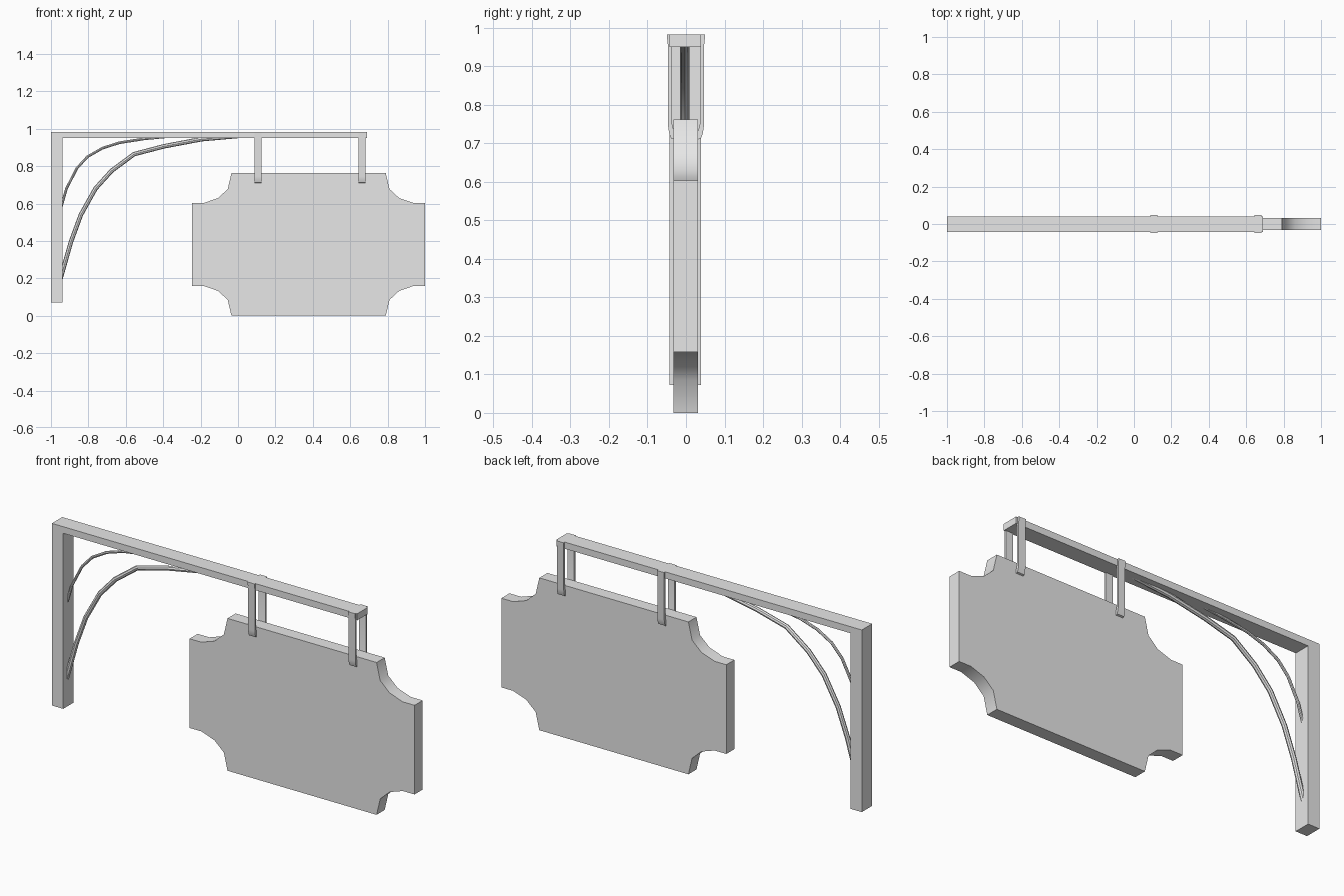
import bpy, bmesh, math

cube = bpy.data.objects.get("Cube")
if cube:
    bpy.data.objects.remove(cube, do_unlink=True)

GREY = (0.8, 0.8, 0.8, 1)
mat = bpy.data.materials.new("plain grey")
mat.use_nodes = True
mat.diffuse_color = GREY
mat.node_tree.nodes["Principled BSDF"].inputs["Base Color"].default_value = GREY


def finish(obj, smooth=False):
    obj.data.materials.append(mat)
    bpy.ops.object.select_all(action='DESELECT')
    obj.select_set(True)
    bpy.context.view_layer.objects.active = obj
    if smooth:
        bpy.ops.object.shade_smooth_by_angle(angle=math.radians(40))
    return obj


def extrude(name, outline, offset, smooth=False):
    """Make a prism from a closed 3D outline pushed along offset."""
    bm = bmesh.new()
    face = bm.faces.new([bm.verts.new(p) for p in outline])
    res = bmesh.ops.extrude_face_region(bm, geom=[face], use_keep_orig=True)
    moved = [v for v in res["geom"] if isinstance(v, bmesh.types.BMVert)]
    bmesh.ops.translate(bm, verts=moved, vec=offset)
    bmesh.ops.recalc_face_normals(bm, faces=bm.faces)
    mesh = bpy.data.meshes.new(name)
    bm.to_mesh(mesh)
    bm.free()
    obj = bpy.data.objects.new(name, mesh)
    bpy.context.collection.objects.link(obj)
    return finish(obj, smooth)


def brace(name, path, radius):
    """Round bar swept along a faceted path in the x-z plane."""
    curve = bpy.data.curves.new(name, 'CURVE')
    curve.dimensions = '3D'
    curve.bevel_depth = radius
    curve.bevel_resolution = 2
    curve.use_fill_caps = True
    spline = curve.splines.new('POLY')
    spline.points.add(len(path) - 1)
    for point, (x, z) in zip(spline.points, path):
        point.co = (x, -0.003, z, 1)
    obj = bpy.data.objects.new(name, curve)
    bpy.context.collection.objects.link(obj)
    bpy.ops.object.select_all(action='DESELECT')
    obj.select_set(True)
    bpy.context.view_layer.objects.active = obj
    bpy.ops.object.convert(target='MESH')
    return finish(bpy.context.object, True)


# Wall post and arm form one L-shaped timber
frame = [(-1, 0.072), (-0.937, 0.072), (-0.937, 0.95), (0.69, 0.95),
         (0.69, 0.983), (-1, 0.983)]
extrude("post_and_arm", [(x, -0.043, z) for x, z in frame], (0, 0.082, 0))

# Curved braces between post and arm
brace("large_brace", [(-0.96, 0.16), (-0.893, 0.396), (-0.84, 0.54),
                      (-0.762, 0.68), (-0.676, 0.775), (-0.556, 0.864),
                      (-0.396, 0.906), (-0.195, 0.944), (0.02, 0.963)], 0.012)
brace("small_brace", [(-0.96, 0.53), (-0.917, 0.68), (-0.861, 0.789),
                      (-0.805, 0.85), (-0.725, 0.896), (-0.634, 0.925),
                      (-0.5, 0.946), (-0.34, 0.961)], 0.007)

# Sign board with a scooped notch at each corner
notch = [(0, 0.158), (0.065, 0.158), (0.138, 0.133), (0.19, 0.085), (0.21, 0)]
half_w, half_h, mid_x = 0.6225, 0.381, 0.3775
outline = []
for sx, sz in ((-1, -1), (1, -1), (1, 1), (-1, 1)):
    corner = [(mid_x + sx * (half_w - a), half_h + sz * (half_h - b))
              for a, b in notch]
    outline += corner if sx == sz else corner[::-1]
extrude("sign_board", [(x, -0.033, z) for x, z in outline], (0, 0.064, 0), True)

# Hanging straps, a front and back one at each position
strap = [(0.036, 0.983), (0.049, 0.983), (0.049, 0.972), (0.0465, 0.95),
         (0.0465, 0.745), (0.044, 0.727), (0.039, 0.713), (0.031, 0.71),
         (0.031, 0.73), (0.036, 0.75)]
for pos, x in (("inner", 0.088), ("outer", 0.644)):
    for side, sy in (("front", -1), ("back", 1)):
        extrude(f"{pos}_{side}_strap", [(x, sy * y, z) for y, z in strap],
                (0.038, 0, 0), True)
